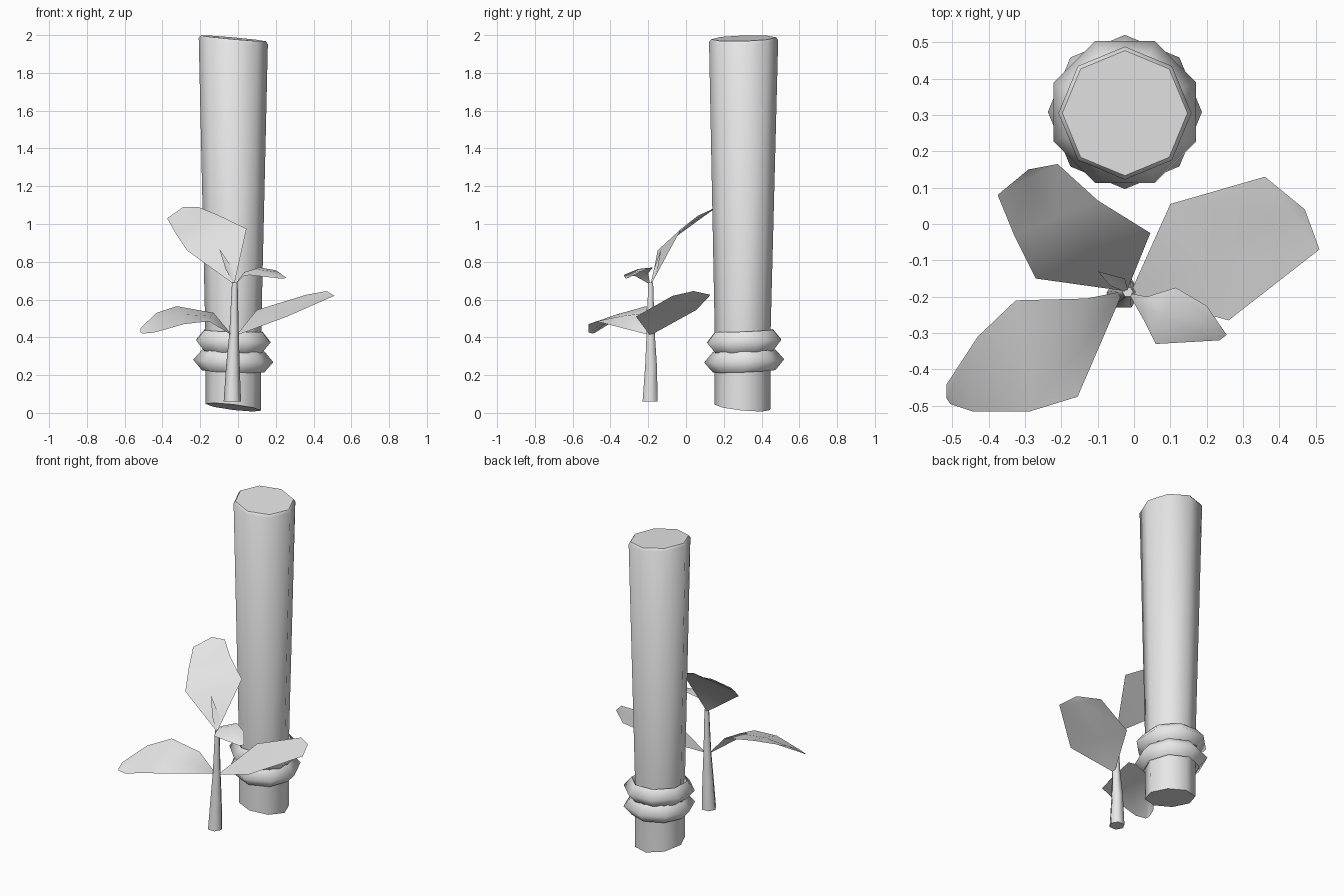
import bpy
import bmesh
from math import sin, cos, pi, radians
from mathutils import Vector

cube = bpy.data.objects.get("Cube")
if cube:
    bpy.data.objects.remove(cube)

# Single flat colour
grey = bpy.data.materials.new("plain grey")
grey.use_nodes = True
tone = (0.8, 0.8, 0.8, 1)
grey.diffuse_color = tone
grey.node_tree.nodes["Principled BSDF"].inputs["Base Color"].default_value = tone


def finish(name, bm, angle, solid=True):
    """Turn a bmesh into a smooth-shaded object."""
    bm.normal_update()
    if solid:
        bmesh.ops.recalc_face_normals(bm, faces=bm.faces[:])
    elif sum(f.normal.z * f.calc_area() for f in bm.faces) < 0:
        bmesh.ops.reverse_faces(bm, faces=bm.faces[:])
    mesh = bpy.data.meshes.new(name)
    bm.to_mesh(mesh)
    bm.free()
    mesh.materials.append(grey)
    obj = bpy.data.objects.new(name, mesh)
    bpy.context.collection.objects.link(obj)
    bpy.ops.object.select_all(action='DESELECT')
    obj.select_set(True)
    bpy.context.view_layer.objects.active = obj
    bpy.ops.object.shade_smooth_by_angle(angle=radians(angle))
    return obj


def loft(name, rows, sides, angle, turn=0.0, closed=False):
    """Skin rings given as (centre, radius, slope in x, slope in y)."""
    bm = bmesh.new()
    rings = []
    for (x, y, z), radius, sx, sy in rows:
        ring = []
        for i in range(sides):
            a = turn + 2 * pi * i / sides
            dx, dy = radius * cos(a), radius * sin(a)
            ring.append(bm.verts.new((x + dx, y + dy, z + sx * dx + sy * dy)))
        rings.append(ring)
    pairs = list(zip(rings, rings[1:]))
    if closed:
        pairs.append((rings[-1], rings[0]))
    else:
        bm.faces.new(rings[0])
        bm.faces.new(rings[-1])
    for low, high in pairs:
        for i in range(sides):
            j = (i + 1) % sides
            bm.faces.new((low[i], low[j], high[j], high[i]))
    return finish(name, bm, angle)


def leaf(name, base, rows, tip, lift):
    """Thin leaf with a vein midway between its edge pairs."""
    bm = bmesh.new()
    start, end = bm.verts.new(base), bm.verts.new(tip)
    strips = []
    for left, right in rows:
        mid = (Vector(left) + Vector(right)) / 2 + Vector((0, 0, lift))
        strips.append([bm.verts.new(p) for p in (left, mid, right)])
    for k in range(2):
        bm.faces.new((start, strips[0][k + 1], strips[0][k]))
        bm.faces.new((end, strips[-1][k], strips[-1][k + 1]))
        for a, b in zip(strips, strips[1:]):
            bm.faces.new((a[k], a[k + 1], b[k + 1], b[k]))
    return finish(name, bm, 60, solid=False)


# Leaning-cut post that widens upwards, with a chamfered top
px, py = -0.025, 0.305
loft("post", [
    ((px, 0.298, 0.03), 0.148, -0.12, -0.1),
    ((px, 0.3, 0.43), 0.148, 0, 0),
    ((px, py, 1.968), 0.183, -0.09, 0.03),
    ((px, py, 1.983), 0.172, -0.09, 0.03),
], 8, 50)

# Two rope-like bands around the post
for name, z, turn in (("lower_band", 0.275, 0), ("upper_band", 0.38, pi / 8)):
    section = [(0.212, 0), (0.165, 0.055), (0.12, 0), (0.165, -0.055)]
    loft(name, [((px, 0.308, z + dz), r, -0.03, 0.04) for r, dz in section],
         8, 100, turn, closed=True)

# Tapering plant stem
loft("stem", [
    ((-0.03, -0.19, 0.06), 0.046, 0, 0),
    ((-0.027, -0.185, 0.25), 0.036, 0, 0),
    ((-0.021, -0.187, 0.42), 0.025, 0, 0),
    ((-0.017, -0.187, 0.69), 0.015, 0, 0),
], 6, 70)

# Leaves, each as edge pairs from base to tip
leaf("lower_left_leaf", (-0.01, -0.19, 0.41), [
    ((0.1, 0.055, 0.545), (0.26, -0.265, 0.51)),
    ((0.36, 0.13, 0.625), (0.51, -0.07, 0.62)),
], (0.47, 0.04, 0.645), 0.0)
leaf("lower_right_leaf", (-0.03, -0.185, 0.41), [
    ((-0.13, -0.205, 0.53), (-0.155, -0.475, 0.485)),
    ((-0.325, -0.21, 0.565), (-0.285, -0.515, 0.47)),
    ((-0.43, -0.31, 0.53), (-0.445, -0.515, 0.425)),
    ((-0.515, -0.44, 0.45), (-0.505, -0.495, 0.42)),
], (-0.515, -0.48, 0.425), 0.005)
leaf("upper_back_leaf", (-0.02, -0.185, 0.68), [
    ((-0.27, -0.15, 0.86), (0.045, -0.025, 0.975)),
    ((-0.33, -0.03, 0.95), (-0.1, 0.065, 1.045)),
    ((-0.375, 0.08, 1.03), (-0.21, 0.165, 1.09)),
], (-0.29, 0.15, 1.09), 0.0)
leaf("upper_front_leaf", (-0.015, -0.19, 0.68), [
    ((0.035, -0.2, 0.74), (0.03, -0.27, 0.725)),
    ((0.115, -0.175, 0.77), (0.06, -0.33, 0.73)),
    ((0.2, -0.225, 0.755), (0.235, -0.32, 0.71)),
], (0.255, -0.305, 0.715), 0.012)
leaf("bud_leaf", (-0.015, -0.19, 0.67), [
    ((-0.065, -0.17, 0.76), (-0.025, -0.15, 0.76)),
], (-0.1, -0.13, 0.87), -0.015)
